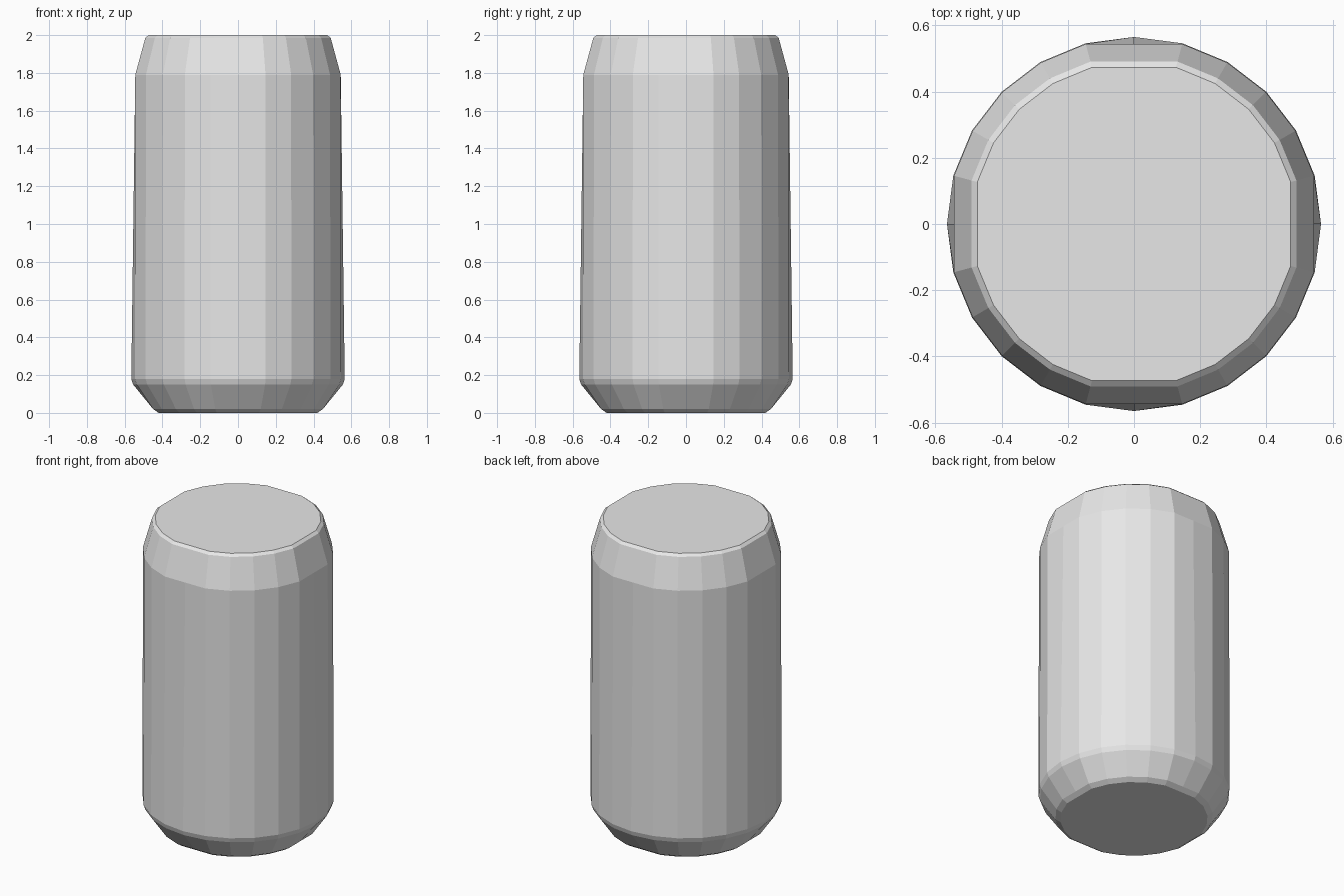
import bpy, bmesh
from math import sin, cos, pi

cube = bpy.data.objects.get("Cube")
if cube:
    bpy.data.objects.remove(cube)

SIDES = 24
# radius, height, and whether the facets facing the axes are flattened
PROFILE = [
    (0.435, 0.0, True),
    (0.465, 0.02, True),
    (0.555, 0.15, False),
    (0.565, 0.18, False),
    (0.563, 1.79, True),
    (0.508, 1.985, True),
    (0.49, 2.0, True),
]

metal = bpy.data.materials.new("light grey metal")
metal.use_nodes = True
grey = (0.8, 0.8, 0.8, 1)
metal.diffuse_color = grey
metal.node_tree.nodes["Principled BSDF"].inputs["Base Color"].default_value = grey


def add_ring(bm, radius, z, flattened):
    """Polygon ring; flattening pulls in the corners that lie on the axes."""
    ring = []
    for i in range(SIDES):
        a = 2 * pi * i / SIDES
        on_axis = i % (SIDES // 4) == 0
        r = radius * cos(2 * pi / SIDES) if flattened and on_axis else radius
        ring.append(bm.verts.new((r * cos(a), r * sin(a), z)))
    return ring


# Can body: chamfered base, straight wall, sloped shoulder and flat lid
bm = bmesh.new()
rings = [add_ring(bm, *p) for p in PROFILE]
for low, high in zip(rings, rings[1:]):
    for i in range(SIDES):
        j = (i + 1) % SIDES
        bm.faces.new((low[i], low[j], high[j], high[i]))
bm.faces.new(rings[-1])
bm.faces.new(reversed(rings[0]))
bmesh.ops.recalc_face_normals(bm, faces=bm.faces)

mesh = bpy.data.meshes.new("can_body")
bm.to_mesh(mesh)
bm.free()
mesh.materials.append(metal)
bpy.context.collection.objects.link(bpy.data.objects.new("can_body", mesh))
